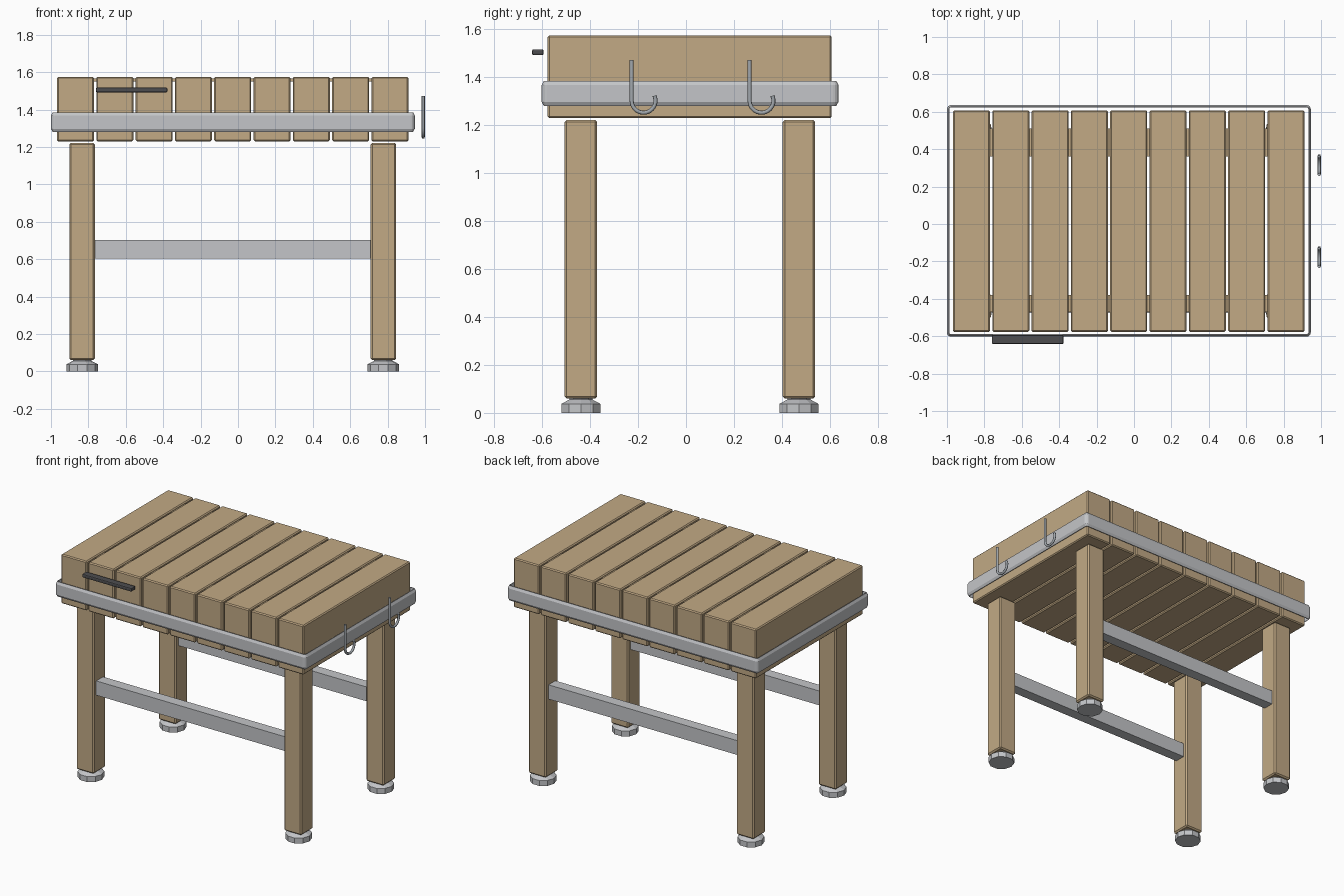
import bpy, bmesh, math
from mathutils import Matrix, Vector

if "Cube" in bpy.data.objects:
    bpy.data.objects.remove(bpy.data.objects["Cube"])


def material(name, rgb):
    m = bpy.data.materials.new(name)
    m.use_nodes = True
    m.diffuse_color = (*rgb, 1)
    m.node_tree.nodes["Principled BSDF"].inputs["Base Color"].default_value = (*rgb, 1)
    return m


WOOD = material("light wood", (0.54, 0.40, 0.235))
METAL = material("pale metal", (0.55, 0.56, 0.58))
STEEL = material("hook steel", (0.36, 0.39, 0.42))
DARK = material("dark handle", (0.075, 0.075, 0.08))


def finish(name, bm, mat):
    bmesh.ops.recalc_face_normals(bm, faces=bm.faces)
    me = bpy.data.meshes.new(name)
    bm.to_mesh(me)
    bm.free()
    me.materials.append(mat)
    ob = bpy.data.objects.new(name, me)
    bpy.context.collection.objects.link(ob)
    return ob


def box(name, lo, hi, mat, bevel=0.0, segments=1):
    lo, hi = Vector(lo), Vector(hi)
    bm = bmesh.new()
    bmesh.ops.create_cube(bm, size=1, matrix=Matrix.Translation((lo + hi) / 2)
                          @ Matrix.Diagonal((*(hi - lo), 1)))
    if bevel:
        bmesh.ops.bevel(bm, geom=bm.edges[:], offset=bevel, segments=segments,
                        profile=0.5, affect='EDGES')
    return finish(name, bm, mat)


# Nine thick top planks with narrow gaps
PITCH, WIDTH = 0.2102, 0.198
for i in range(9):
    x = -0.968 + i * PITCH
    box(f"top_plank_{i + 1}", (x, -0.577, 1.23), (x + WIDTH, 0.608, 1.575), WOOD, 0.007)

# Battens joining the planks
for name, y0, y1 in (("front_batten", -0.47, -0.38), ("back_batten", 0.36, 0.51)):
    box(name, (-0.79, y0, 1.55), (0.73, y1, 1.565), WOOD)

# Legs with ten-sided levelling feet
LEG_X, LEG_Y = (-0.833, 0.777), (-0.4385, 0.471)


def lathe(name, x, y, profile, sides, mat):
    bm = bmesh.new()
    rings = []
    for r, z in profile:
        rings.append([bm.verts.new((x + r * math.cos(a * math.tau / sides),
                                    y + r * math.sin(a * math.tau / sides), z))
                      for a in range(sides)])
    for a, b in zip(rings, rings[1:]):
        for i in range(sides):
            j = (i + 1) % sides
            bm.faces.new((a[i], a[j], b[j], b[i]))
    bm.faces.new(rings[0])
    bm.faces.new(rings[-1])
    return finish(name, bm, mat)


for side, x in zip(("right", "left"), LEG_X):
    for end, y in zip(("front", "back"), LEG_Y):
        box(f"{end}_{side}_leg", (x - 0.068, y - 0.068, 0.06),
            (x + 0.068, y + 0.068, 1.222), WOOD, 0.009)
        lathe(f"{end}_{side}_foot", x, y,
              ((0.085, 0), (0.085, 0.038), (0.05, 0.056), (0.05, 0.07)), 10, METAL)

# Side stretchers between the legs
for end, y in zip(("front", "back"), LEG_Y):
    box(f"{end}_stretcher", (-0.767, y - 0.038, 0.603), (0.711, y + 0.038, 0.703), METAL)


# Metal band: thin chamfered wall around the top
def rounded_ring(bm, inset, z, radius=0.022, steps=4):
    x0, x1, y0, y1 = -1.0, 0.945, -0.602, 0.636
    corners = ((x1, y1, 0), (x0, y1, 1), (x0, y0, 2), (x1, y0, 3))
    ring = []
    for cx, cy, q in corners:
        cx -= math.copysign(radius, cx)
        cy -= math.copysign(radius, cy)
        for s in range(steps + 1):
            a = (q + s / steps) * math.pi / 2
            r = radius - inset
            ring.append(bm.verts.new((cx + r * math.cos(a), cy + r * math.sin(a), z)))
    return ring


bm = bmesh.new()
rings = [rounded_ring(bm, *p) for p in
         ((0.009, 1.281), (0, 1.297), (0, 1.368), (0.009, 1.385), (0.013, 1.385), (0.013, 1.281))]
for a, b in zip(rings, rings[1:] + rings[:1]):
    for i in range(len(a)):
        j = (i + 1) % len(a)
        bm.faces.new((a[i], a[j], b[j], b[i]))
finish("metal_band", bm, METAL)

# Dark handle bar at the front
box("front_handle", (-0.76, -0.642, 1.492), (-0.377, -0.594, 1.517), DARK, 0.007, 2)


# J-shaped hooks on the end
def hook(name, y):
    cu = bpy.data.curves.new(name, 'CURVE')
    cu.dimensions = '3D'
    cu.bevel_depth = 0.0085
    cu.bevel_resolution = 2
    cu.use_fill_caps = True
    r = 0.05
    pts = [(0.99, y, 1.473)]
    for i in range(13):
        a = math.pi + i / 12 * math.radians(205)
        pts.append((0.99, y + r + r * math.cos(a), 1.302 + r * math.sin(a)))
    sp = cu.splines.new('POLY')
    sp.points.add(len(pts) - 1)
    for p, co in zip(sp.points, pts):
        p.co = (*co, 1)
    cu.materials.append(STEEL)
    ob = bpy.data.objects.new(name, cu)
    bpy.context.collection.objects.link(ob)


hook("front_hook", -0.227)
hook("back_hook", 0.265)
